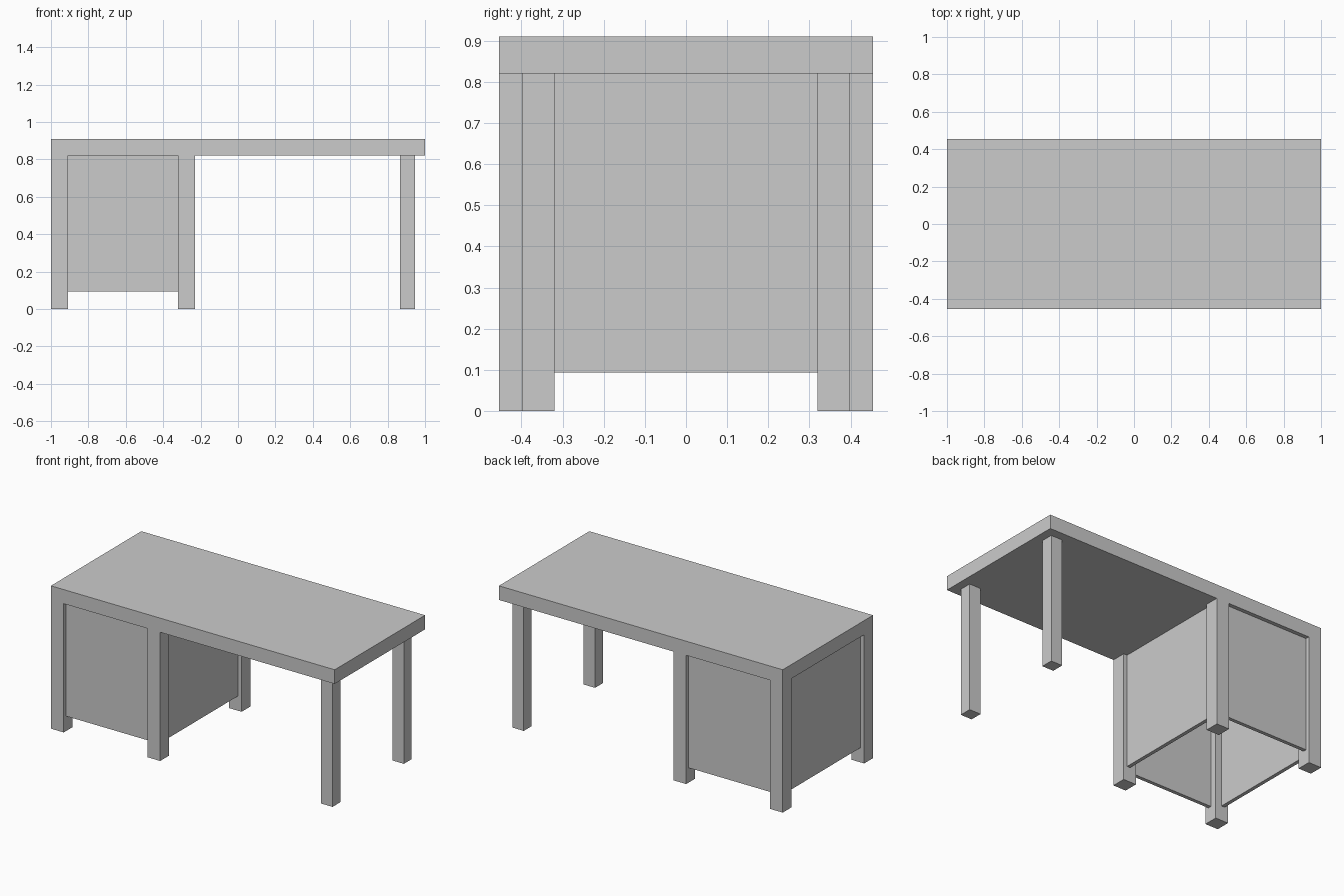
import bpy
import bmesh
from mathutils import Matrix, Vector

if "Cube" in bpy.data.objects:
    bpy.data.objects.remove(bpy.data.objects["Cube"])


def box(name, x, y, z):
    """Box from (min, max) ranges on each axis."""
    lo, hi = Vector((x[0], y[0], z[0])), Vector((x[1], y[1], z[1]))
    mesh = bpy.data.meshes.new(name)
    bm = bmesh.new()
    bmesh.ops.create_cube(bm, size=1, matrix=Matrix.Diagonal((*(hi - lo), 1)))
    bm.to_mesh(mesh)
    bm.free()
    obj = bpy.data.objects.new(name, mesh)
    obj.location = (lo + hi) / 2
    bpy.context.collection.objects.link(obj)
    return obj


W, D = 1.0, 0.455          # half width and half depth
TOP, UNDER = 0.91, 0.82    # tabletop upper and lower faces
POST = 0.09                # cabinet post thickness
CAB = (-W, -0.23)          # cabinet extent in x
INSET, THICK = 0.025, 0.023
PANEL_Z = (0.094, UNDER)

# Tabletop
box("tabletop", (-W, W), (-D, D), (UNDER, TOP))

for side, s in (("front", -1), ("back", 1)):
    # Slim leg at the open end
    box(side + "_leg", (0.865, 0.945), sorted((s * 0.32, s * 0.398)), (0, UNDER))

    # Cabinet corner posts, flush with the tabletop edge
    post_y = sorted((s * D, s * (D - POST)))
    box(side + "_outer_post", (CAB[0], CAB[0] + POST), post_y, (0, UNDER))
    box(side + "_inner_post", (CAB[1] - POST, CAB[1]), post_y, (0, UNDER))

    # Recessed panel between the posts
    y = D - INSET
    box(side + "_panel", (CAB[0] + POST, CAB[1] - POST),
        sorted((s * y, s * (y - THICK))), PANEL_Z)

# Recessed end panels of the cabinet, which is open underneath
for side, x, s in (("outer", CAB[0], 1), ("inner", CAB[1], -1)):
    box(side + "_side_panel", sorted((x + s * INSET, x + s * (INSET + THICK))),
        (-D + POST, D - POST), PANEL_Z)
